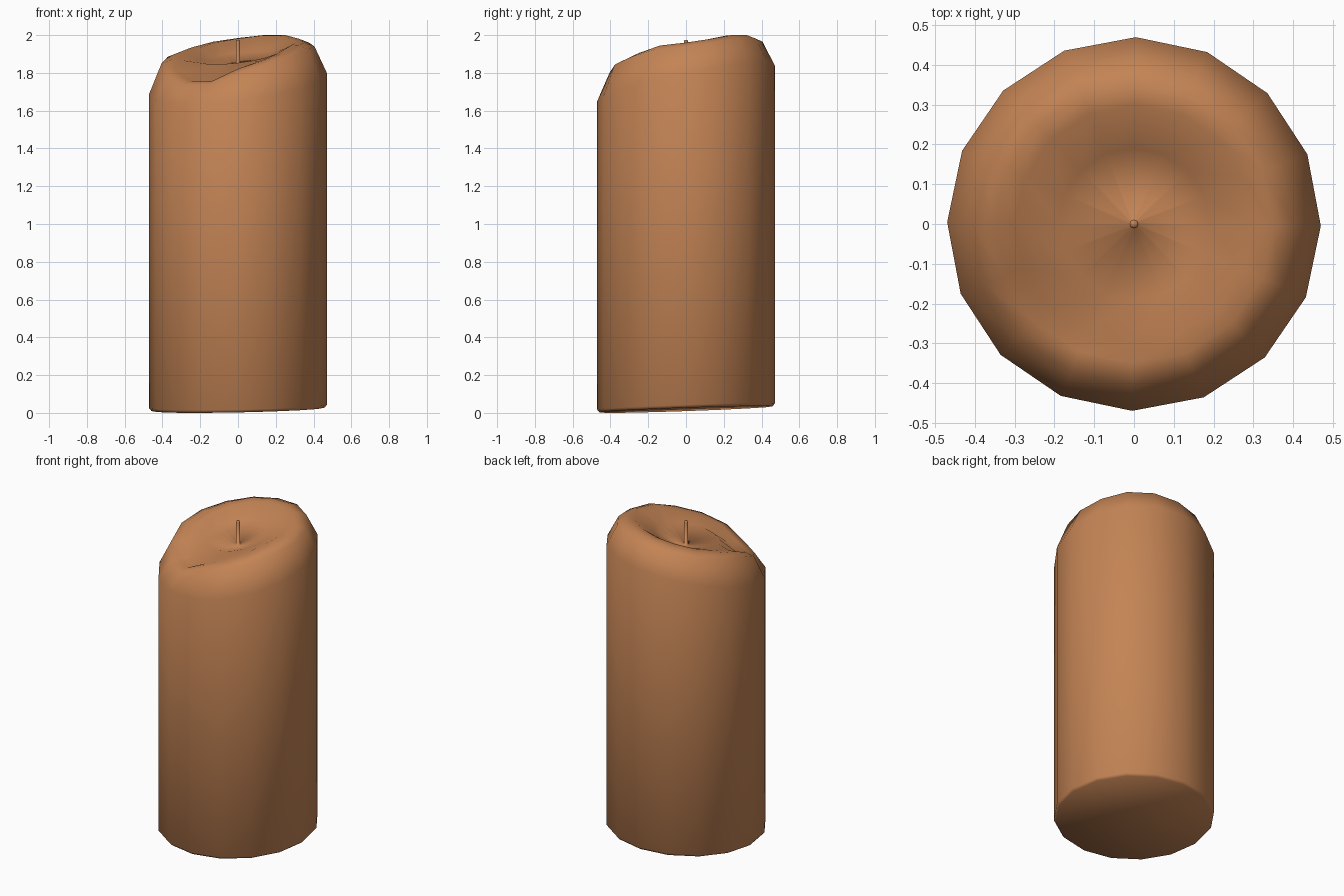
import bpy, bmesh
from math import cos, sin, tau

if "Cube" in bpy.data.objects:
    bpy.data.objects.remove(bpy.data.objects["Cube"])

N = 16
# melted rim height at each of the 16 angles, counter-clockwise from +x
RIM = [1.96, 1.98, 2.0, 2.0, 1.985, 1.965, 1.935, 1.905,
       1.87, 1.81, 1.757, 1.757, 1.82, 1.865, 1.905, 1.945]

wax = bpy.data.materials.new("warm wax brown")
wax.diffuse_color = (0.55, 0.23, 0.09, 1)
wax.use_nodes = True
wax.node_tree.nodes["Principled BSDF"].inputs["Base Color"].default_value = wax.diffuse_color

bm = bmesh.new()


def ring(r, height):
    """Ring of vertices whose height is a function of x, y and index."""
    out = []
    for i in range(N):
        a = tau * i / N - 0.01
        x, y = r * cos(a), r * sin(a)
        out.append(bm.verts.new((x, y, height(x, y, i))))
    return out


def base(x, y):
    return 0.0185 + 0.02 * x + 0.035 * y


rings = [
    # slightly tilted base and straight body
    ring(0.458, lambda x, y, i: base(x, y)),
    ring(0.47, lambda x, y, i: base(x, y) + 0.015),
    ring(0.47, lambda x, y, i: 1.745 + 0.12 * x + 0.20 * y),
    # melted shoulder and rim
    ring(0.405, lambda x, y, i: RIM[i] - 0.02),
    ring(0.35, lambda x, y, i: RIM[i]),
    ring(0.30, lambda x, y, i: RIM[i] - 0.003),
    # dish and crater around the wick
    ring(0.19, lambda x, y, i: 1.88 + 0.12 * x + 0.14 * y),
    ring(0.011, lambda x, y, i: 1.82),
    # wick
    ring(0.011, lambda x, y, i: 1.967),
    ring(0.007, lambda x, y, i: 1.975),
]
for a, b in zip(rings, rings[1:]):
    for i in range(N):
        j = (i + 1) % N
        bm.faces.new((a[i], a[j], b[j], b[i]))
bm.faces.new(rings[0][::-1])
bm.faces.new(rings[-1])
for f in bm.faces:
    f.smooth = True

me = bpy.data.meshes.new("candle")
bm.to_mesh(me)
bm.free()
me.materials.append(wax)
obj = bpy.data.objects.new("candle", me)
bpy.context.collection.objects.link(obj)
